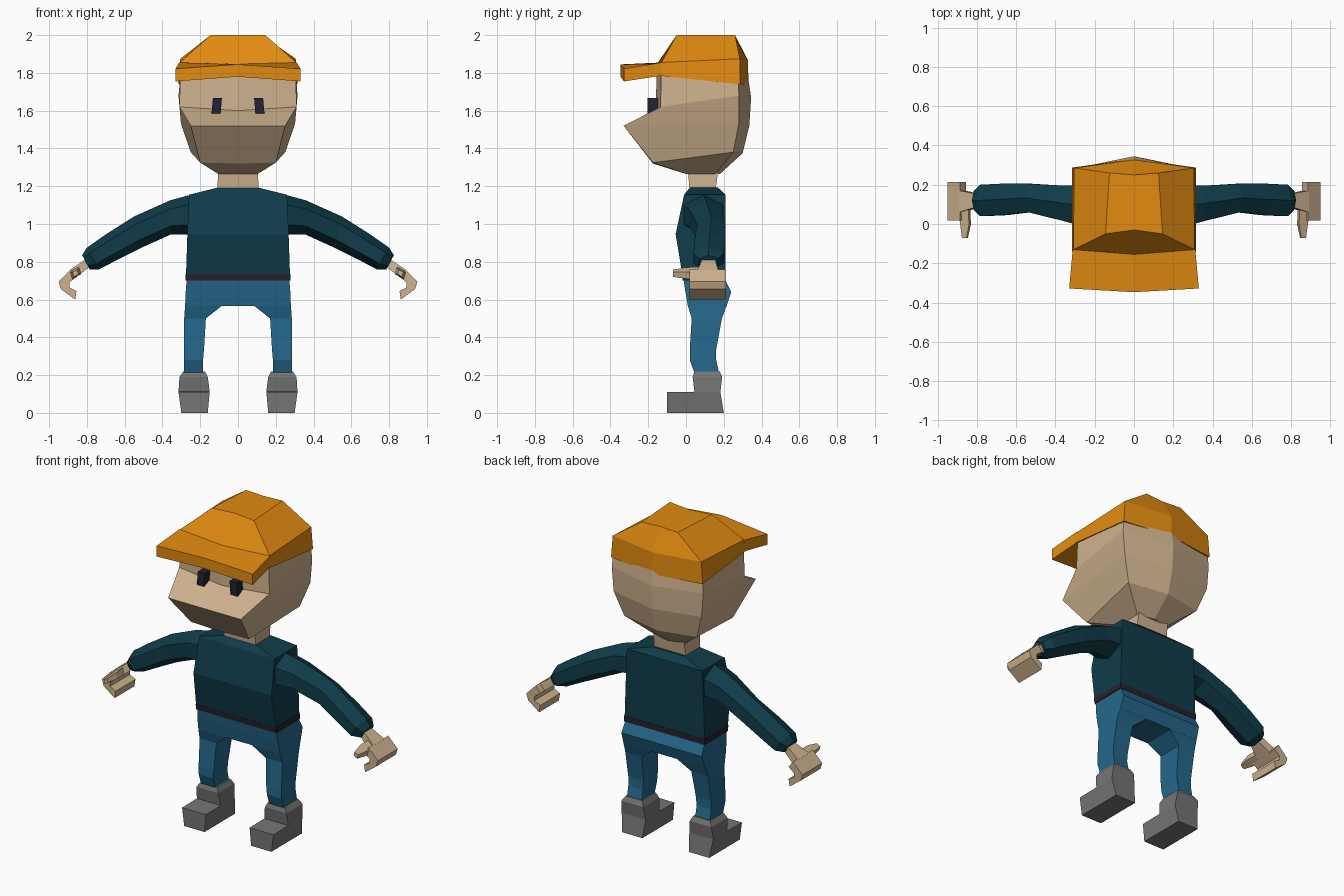
import bpy, bmesh


def material(name, r, g, b):
    def lin(c):
        c /= 255
        return c / 12.92 if c <= 0.04045 else ((c + 0.055) / 1.055) ** 2.4
    m = bpy.data.materials.new(name)
    m.diffuse_color = (lin(r), lin(g), lin(b), 1)
    return m


SKIN = material("skin", 206, 178, 142)
ORANGE = material("orange_cap", 226, 139, 16)
TEAL = material("teal_sweater", 15, 60, 74)
DENIM = material("blue_denim", 36, 104, 140)
GREY = material("grey_shoe", 117, 117, 117)
BELT = material("dark_belt", 40, 33, 42)
EYE = material("eye_navy", 32, 34, 50)


def loft(name, rings, mat, side=1):
    """Skin a stack of equal-length rings, cap both ends; side=-1 mirrors in x."""
    bm = bmesh.new()
    vs = [[bm.verts.new((side * x, y, z)) for x, y, z in r] for r in rings]
    n = len(vs[0])
    for a, b in zip(vs, vs[1:]):
        for i in range(n):
            j = (i + 1) % n
            bm.faces.new((a[i], a[j], b[j], b[i]))
    bm.faces.new(vs[0])
    bm.faces.new(vs[-1])
    bmesh.ops.recalc_face_normals(bm, faces=bm.faces)
    me = bpy.data.meshes.new(name)
    bm.to_mesh(me)
    bm.free()
    me.materials.append(mat)
    ob = bpy.data.objects.new(name, me)
    bpy.context.collection.objects.link(ob)
    return ob


def rect(x0, x1, y0, y1, z):
    return [(x0, y0, z), (x1, y0, z), (x1, y1, z), (x0, y1, z)]


def sym(fc, fs, bs, bc):
    """Six-point ring: front centre (y,z), front side, back side, back centre (y,z)."""
    return [(0, *fc), fs, bs, (0, *bc),
            (-bs[0], bs[1], bs[2]), (-fs[0], fs[1], fs[2])]


# Head with projecting muzzle
loft("head", [
    sym((-.155, 1.83), (.305, -.13, 1.83), (.3, .275, 1.83), (.32, 1.83)),
    sym((-.16, 1.60), (.31, -.135, 1.62), (.315, .28, 1.68), (.345, 1.67)),
    sym((-.33, 1.52), (.25, -.33, 1.52), (.302, .28, 1.53), (.335, 1.52)),
    sym((-.175, 1.32), (.2, -.175, 1.325), (.25, .25, 1.38), (.3, 1.375)),
    sym((0, 1.265), (.105, 0, 1.265), (.105, .155, 1.265), (.18, 1.265)),
], SKIN)
loft("neck", [rect(-.105, .105, .01, .17, 1.28),
              rect(-.11, .11, .02, .155, 1.17)], SKIN)

# Cap crown and brim
loft("cap_crown", [
    sym((-.165, 1.80), (.315, -.14, 1.785), (.315, .287, 1.74), (.332, 1.735)),
    sym((-.155, 1.845), (.308, -.13, 1.855), (.305, .285, 1.875), (.327, 1.868)),
    sym((-.03, 2.0), (.145, -.05, 2.0), (.125, .26, 2.0), (.25, 2.0)),
], ORANGE)
loft("cap_brim", [
    [(x, yf, zt), (x, yf, zb), (x, yb, zbb), (x, yb, zbt)]
    for x, yf, zt, zb, yb, zbb, zbt in [
        (-.33, -.328, 1.822, 1.755, -.13, 1.785, 1.855),
        (0, -.347, 1.845, 1.78, -.155, 1.80, 1.847),
        (.33, -.328, 1.822, 1.755, -.13, 1.785, 1.855)]
], ORANGE)
# Draw the rear corners of the brim in to meet the crown
for v in bpy.data.objects["cap_brim"].data.vertices:
    if v.co.y > -.2:
        v.co.x *= .312 / .33

# Sweater body, belt and hips
loft("sweater_body", [
    rect(-.275, .275, -.02, .21, .735),
    rect(-.268, .268, -.055, .21, .945),
    rect(-.26, .26, -.01, .21, 1.155),
    rect(-.11, .11, .02, .17, 1.192)], TEAL)
loft("belt", [rect(-.277, .277, -.017, .212, .70),
              rect(-.277, .277, -.021, .212, .735)], BELT)
loft("hips", [
    rect(-.272, .272, -.012, .21, .70),
    rect(-.277, .277, -.003, .24, .64),
    rect(-.28, .28, .01, .215, .565)], DENIM)


def arm_ring(top, bot, y0, y1):
    """Hexagonal sleeve section between a top and a bottom (x, z) point."""
    def p(t, y):
        return (top[0] + (bot[0] - top[0]) * t, y, top[1] + (bot[1] - top[1]) * t)
    ym = (y0 + y1) / 2
    return [p(0, ym), p(.25, y0), p(.75, y0), p(1, ym), p(.75, y1), p(.25, y1)]


for s, tag in ((1, "left"), (-1, "right")):
    # Eye block
    loft("eye_" + tag, [
        rect(.092, .14, -.205, -.14, 1.585),
        rect(.085, .133, -.205, -.14, 1.668)], EYE, s)

    # Sleeve tapering to a cuff
    loft("sleeve_" + tag, [
        arm_ring((.25, 1.155), (.25, .945), -.015, .20),
        arm_ring((.36, 1.125), (.355, .945), .015, .195),
        arm_ring((.55, 1.04), (.51, .875), .06, .205),
        arm_ring((.70, .945), (.63, .815), .045, .205),
        arm_ring((.80, .875), (.735, .76), .04, .20),
        arm_ring((.825, .835), (.785, .76), .07, .17)], TEAL, s)

    # Wrist, curled fingers and thumb
    loft("wrist_" + tag, [
        [(.79, .085, .77), (.79, .155, .77), (.81, .155, .81), (.81, .085, .81)],
        [(.86, .06, .715), (.86, .17, .715), (.89, .17, .757), (.89, .06, .757)]],
        SKIN, s)
    curl = [(.855, .72), (.885, .76), (.95, .695), (.937, .655),
            (.862, .60), (.855, .645), (.893, .665), (.893, .69)]
    loft("hand_" + tag, [[(x, y, z) for x, z in curl] for y in (.018, .213)], SKIN, s)
    loft("thumb_" + tag, [
        [(.835, .10, .735), (.89, .10, .71), (.90, .10, .745), (.845, .10, .775)],
        [(.83, .0, .735), (.875, .0, .71), (.885, .0, .745), (.84, .0, .77)],
        [(.845, -.07, .735), (.868, -.07, .72), (.876, -.07, .745), (.852, -.07, .758)]],
        SKIN, s)

    # Trouser leg
    loft("leg_" + tag, [
        rect(.085, .28, .01, .215, .567),
        rect(.17, .285, .03, .19, .50),
        rect(.18, .285, .02, .16, .335),
        rect(.185, .285, .02, .16, .28),
        rect(.185, .285, .045, .175, .21)], DENIM, s)

    # Ankle boot
    loft("boot_" + tag, [
        rect(.16, .30, -.10, .20, 0),
        rect(.15, .315, -.10, .182, .11),
        rect(.15, .315, .045, .182, .112),
        rect(.16, .31, .035, .192, .19),
        rect(.175, .29, .045, .178, .22)], GREY, s)
